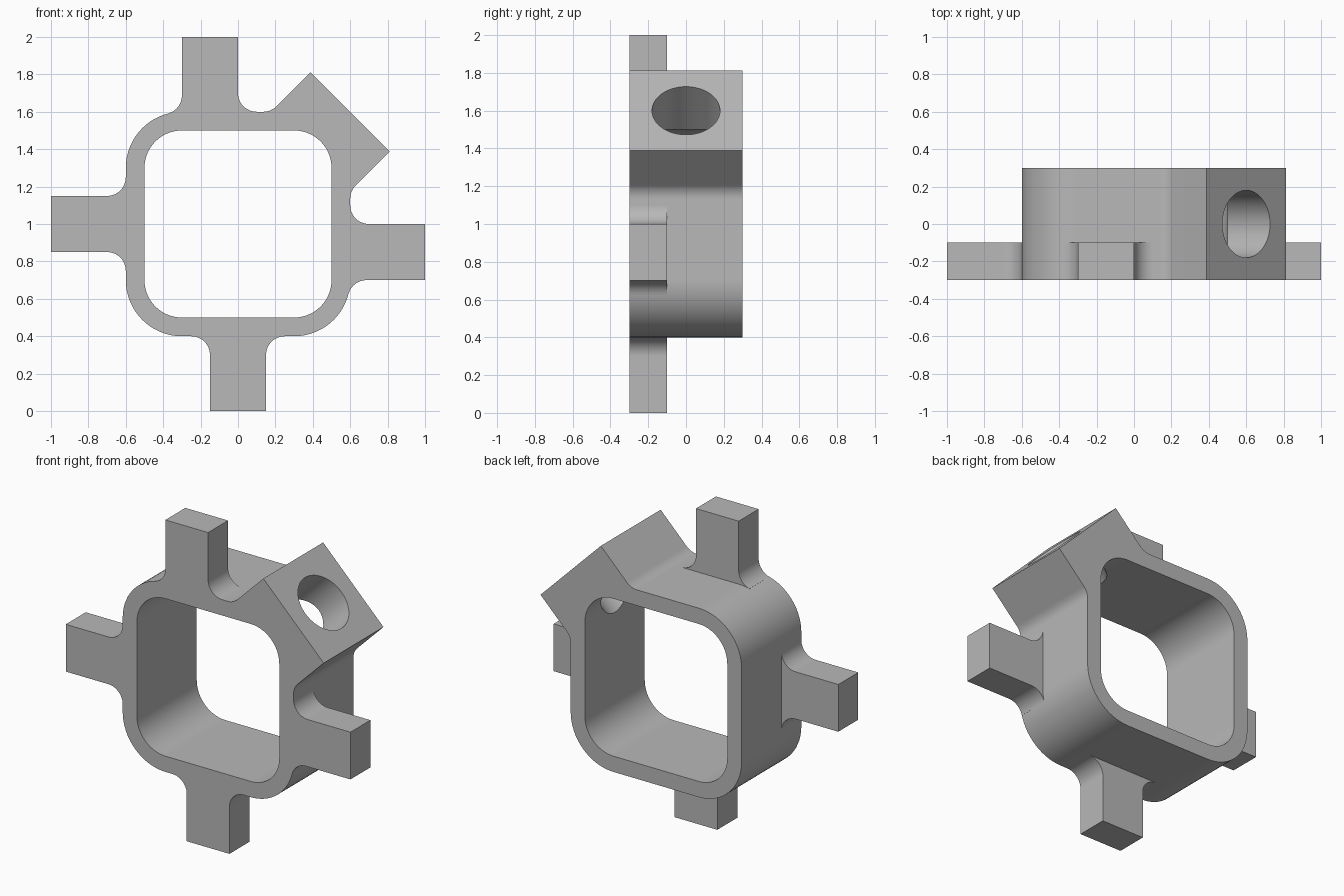
import bpy
import bmesh
from math import sin, cos, pi, radians, sqrt, acos, degrees
from mathutils import Matrix, Vector

cube = bpy.data.objects.get("Cube")
if cube:
    bpy.data.objects.remove(cube, do_unlink=True)

grey = bpy.data.materials.new("plain grey")
grey.use_nodes = True
colour = (0.48, 0.48, 0.48, 1)
grey.diffuse_color = colour
grey.node_tree.nodes["Principled BSDF"].inputs["Base Color"].default_value = colour

HALF, ROUND, FILLET = 0.6, 0.3, 0.1
CENTRE = HALF - ROUND


def arc(cx, cz, r, start, end, steps=16):
    """Points of a circular arc, angles in degrees."""
    angles = [radians(start + (end - start) * i / steps) for i in range(steps + 1)]
    return [(cx + r * cos(a), cz + r * sin(a)) for a in angles]


def extrude(name, outline, y0, y1, turn=0):
    """Prism from an x-z outline, turned about the frame centre at z = 1."""
    bm = bmesh.new()
    face = bm.faces.new([bm.verts.new((u, y0, w)) for u, w in outline])
    side = bmesh.ops.extrude_face_region(bm, geom=[face])["geom"]
    bmesh.ops.translate(bm, vec=(0, y1 - y0, 0),
                        verts=[v for v in side if isinstance(v, bmesh.types.BMVert)])
    bmesh.ops.recalc_face_normals(bm, faces=bm.faces)
    bm.transform(Matrix.Translation((0, 0, 1)) @ Matrix.Rotation(radians(turn), 4, "Y"))
    return finish(name, bm)


def finish(name, bm):
    mesh = bpy.data.meshes.new(name)
    bm.to_mesh(mesh)
    bm.free()
    mesh.materials.append(grey)
    obj = bpy.data.objects.new(name, mesh)
    bpy.context.collection.objects.link(obj)
    return obj


def combine(target, tool, operation):
    """Apply a boolean and discard the tool."""
    bpy.context.view_layer.objects.active = target
    mod = target.modifiers.new(operation.lower(), "BOOLEAN")
    mod.operation, mod.solver, mod.object = operation, "EXACT", tool
    bpy.ops.object.modifier_apply(modifier=mod.name)
    bpy.data.objects.remove(tool, do_unlink=True)


# Rounded body with the slanted boss blended into its upper corner
blend = 0.135
boss = (0.812, 0.388)
body = (arc(CENTRE, -CENTRE, ROUND, -90, 0)
        + arc(HALF + FILLET, blend, FILLET, 180, 135, 8)
        + [boss, boss[::-1]]
        + arc(blend, HALF + FILLET, FILLET, 315, 270, 8)
        + arc(-CENTRE, CENTRE, ROUND, 90, 180)
        + arc(-CENTRE, -CENTRE, ROUND, 180, 270))
frame = extrude("bracket_frame", body, -0.3, 0.3)


def tab_half(side, offset):
    """One flank of a tab; next to a rounded corner the fillet meets the arc."""
    rise, end = HALF + FILLET, 270
    if side * offset > 0:
        reach = ROUND + FILLET
        rise = CENTRE + sqrt(reach ** 2 - FILLET ** 2)
        end = 180 + degrees(acos(FILLET / reach))
    flank = arc(0.15 + FILLET, rise, FILLET, end, 180, 12)
    flank = [(flank[0][0], 0.55)] + flank + [(0.15, 1)]
    return [(side * u + offset, w) for u, w in flank]


# Four flat tabs along the front edge
for name, turn, offset in (("top_tab", 0, -0.15), ("right_tab", 90, 0.15),
                           ("bottom_tab", 180, 0), ("left_tab", 270, 0)):
    outline = tab_half(1, offset) + tab_half(-1, offset)[::-1]
    combine(frame, extrude(name, outline, -0.3, -0.1, turn), "UNION")

# Rounded square opening
opening = []
for start, sx, sz in ((0, 1, 1), (90, -1, 1), (180, -1, -1), (270, 1, -1)):
    opening += arc(sx * 0.3, sz * 0.3, 0.2, start, start + 90)
combine(frame, extrude("opening_cutter", opening, -0.5, 0.5), "DIFFERENCE")

# Round hole through the boss into the opening
bm = bmesh.new()
bmesh.ops.create_cone(bm, cap_ends=True, segments=64, radius1=0.18, radius2=0.18, depth=0.7,
                      matrix=Matrix.Translation((0.5, 0, 1.5)) @ Matrix.Rotation(pi / 4, 4, "Y"))
combine(frame, finish("hole_cutter", bm), "DIFFERENCE")

# Smooth curves, crisp edges
bpy.ops.object.select_all(action="DESELECT")
frame.select_set(True)
bpy.context.view_layer.objects.active = frame
bpy.ops.object.shade_smooth_by_angle(angle=radians(25))
weighted = frame.modifiers.new("flat face normals", "WEIGHTED_NORMAL")
weighted.keep_sharp = True
